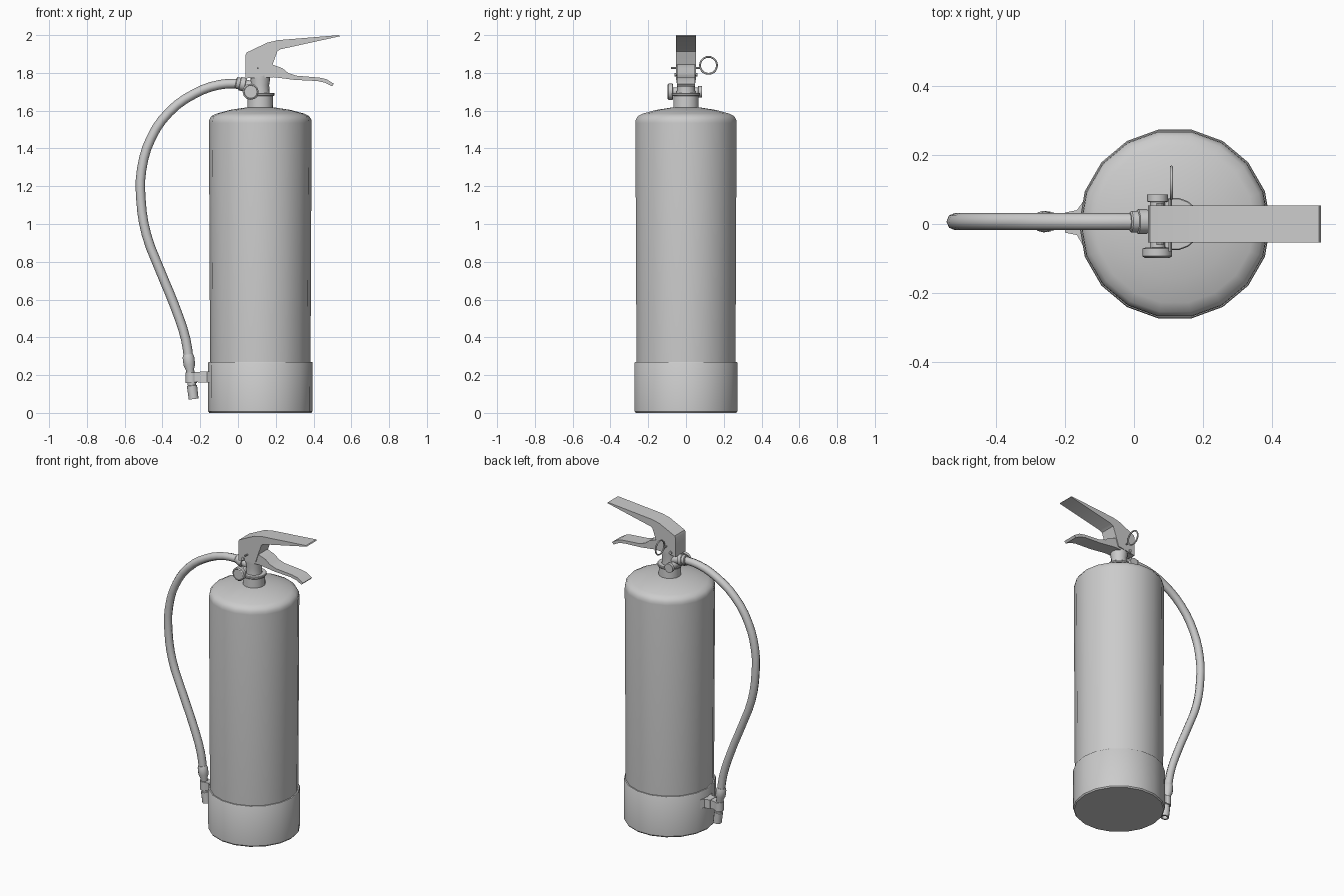
import bpy, bmesh, math
from mathutils import Vector

if "Cube" in bpy.data.objects:
    bpy.data.objects.remove(bpy.data.objects["Cube"])

CX = 0.118  # axis of the cylinder


def finish(name, bm, angle=35):
    bmesh.ops.remove_doubles(bm, verts=bm.verts, dist=1e-5)
    bmesh.ops.recalc_face_normals(bm, faces=bm.faces)
    me = bpy.data.meshes.new(name)
    bm.to_mesh(me)
    bm.free()
    ob = bpy.data.objects.new(name, me)
    bpy.context.collection.objects.link(ob)
    bpy.ops.object.select_all(action='DESELECT')
    ob.select_set(True)
    bpy.context.view_layer.objects.active = ob
    bpy.ops.object.shade_smooth_by_angle(angle=math.radians(angle))
    return ob


def lathe(name, profile, segs, origin, axis=(0, 0, 1)):
    """Revolve (radius, height) points round an axis, with flat caps."""
    bm = bmesh.new()
    q = Vector(axis).to_track_quat('Z', 'Y')
    rings = []
    for r, h in profile:
        rings.append([bm.verts.new(q @ Vector((r * math.cos(a), r * math.sin(a), h)) + Vector(origin))
                      for a in (2 * math.pi * i / segs for i in range(segs))])
    for lo, hi in zip(rings, rings[1:]):
        for i in range(segs):
            j = (i + 1) % segs
            bm.faces.new((lo[i], lo[j], hi[j], hi[i]))
    bm.faces.new(rings[0][::-1])
    bm.faces.new(rings[-1])
    return finish(name, bm)


def extrude(name, outline, y0, y1):
    """Extrude an x-z side outline across y."""
    bm = bmesh.new()
    face = bm.faces.new([bm.verts.new((x, y0, z)) for x, z in outline])
    ext = bmesh.ops.extrude_face_region(bm, geom=[face])
    bmesh.ops.translate(bm, vec=(0, y1 - y0, 0),
                        verts=[v for v in ext['geom'] if isinstance(v, bmesh.types.BMVert)])
    return finish(name, bm, 25)


def tube(name, points, radius, res=3, bev=2):
    """Smooth round tube through the points."""
    cu = bpy.data.curves.new(name, 'CURVE')
    cu.dimensions = '3D'
    cu.bevel_depth, cu.bevel_resolution, cu.resolution_u = radius, bev, res
    cu.use_fill_caps = True
    sp = cu.splines.new('BEZIER')
    sp.bezier_points.add(len(points) - 1)
    for bp, p in zip(sp.bezier_points, points):
        bp.co = p
        bp.handle_left_type = bp.handle_right_type = 'AUTO'
    ob = bpy.data.objects.new(name, cu)
    bpy.context.collection.objects.link(ob)
    bpy.ops.object.select_all(action='DESELECT')
    ob.select_set(True)
    bpy.context.view_layer.objects.active = ob
    bpy.ops.object.convert(target='MESH')
    bpy.ops.object.shade_smooth_by_angle(angle=math.radians(50))


# pressure tank and base boot
lathe("tank", [(0.262, 0.02), (0.266, 0.27), (0.272, 1.535), (0.27, 1.553), (0.258, 1.572),
               (0.23, 1.585), (0.16, 1.604), (0.068, 1.618)], 18, (CX, 0, 0))
lathe("base_boot", [(0.27, 0), (0.276, 0.008), (0.277, 0.265), (0.274, 0.27), (0.266, 0.27)],
      18, (CX, 0, 0))

# neck, collar and valve body
lathe("neck", [(0.068, 1.605), (0.066, 1.68)], 18, (CX, 0, 0))
lathe("collar", [(0.073, 1.678), (0.076, 1.682), (0.076, 1.69), (0.073, 1.694)], 18, (CX, 0, 0))
lathe("valve_body", [(0.05, 1.69), (0.047, 1.735), (0.052, 1.765), (0.052, 1.80)], 16, (CX, 0, 0))

# pressure gauge on its cross stem
lathe("gauge_stem", [(0.022, 0), (0.022, 0.135), (0.03, 0.137), (0.03, 0.157)], 12,
      (0.068, -0.072, 1.70), (0, 1, 0))
lathe("gauge", [(0.034, 0), (0.043, 0.003), (0.043, 0.025), (0.036, 0.03), (0.034, 0.027)], 12,
      (0.067, -0.068, 1.70), (0, -1, 0))

# carrying handle and squeeze lever
extrude("top_handle", [(0.04, 1.77), (0.04, 1.895), (0.046, 1.908), (0.155, 1.96), (0.21, 1.973),
                       (0.535, 2.0), (0.54, 1.994), (0.225, 1.925), (0.208, 1.914),
                       (0.178, 1.83), (0.165, 1.79)], -0.053, 0.053)
extrude("squeeze_lever", [(0.06, 1.772), (0.09, 1.83), (0.18, 1.845), (0.235, 1.825), (0.265, 1.80),
                          (0.31, 1.785), (0.43, 1.775), (0.468, 1.767), (0.508, 1.742),
                          (0.497, 1.729), (0.46, 1.748), (0.42, 1.757), (0.30, 1.763),
                          (0.19, 1.777)], -0.047, 0.047)

# pivot pin, safety pin and pull ring
lathe("pivot_pin", [(0.01, -0.06), (0.01, 0.06)], 10, (0.075, 0, 1.79), (0, 1, 0))
lathe("safety_pin", [(0.005, -0.08), (0.005, 0.075)], 8, (0.105, 0, 1.825), (0, 1, 0))
bpy.ops.mesh.primitive_torus_add(major_radius=0.045, minor_radius=0.005, major_segments=20,
                                 minor_segments=6, location=(0.108, 0.119, 1.84),
                                 rotation=(0, math.pi / 2, 0))
bpy.context.object.name = "pull_ring"
bpy.ops.object.shade_smooth()

# hose with its upper fitting
HY = 0.007
lathe("hose_fitting", [(0.027, 0), (0.031, 0.004), (0.031, 0.022), (0.036, 0.024),
                       (0.036, 0.05), (0.028, 0.052), (0.028, 0.11)], 12,
      (-0.012, HY, 1.748), (1, 0, -0.22))
path = [(0.01, 1.744), (-0.10, 1.737), (-0.23, 1.69), (-0.365, 1.592), (-0.46, 1.455),
        (-0.51, 1.29), (-0.514, 1.13), (-0.485, 0.945), (-0.415, 0.76), (-0.335, 0.565),
        (-0.277, 0.39), (-0.256, 0.24)]
tube("hose", [(x, HY, z) for x, z in path], 0.025)

# discharge nozzle
lathe("nozzle", [(0.026, -0.06), (0.031, -0.045), (0.031, -0.005), (0.022, 0.02), (0.022, 0.105),
                 (0.027, 0.107), (0.026, 0.178), (0.017, 0.178), (0.017, 0.14)], 12,
      (-0.257, HY, 0.25), (0.125, 0, -1))

# clip holding the nozzle to the boot: ring, arm and flared foot
lathe("clip_ring", [(0.03, 0.158), (0.03, 0.215)], 12, (-0.247, HY, 0))
extrude("clip_arm", [(-0.235, 0.163), (-0.235, 0.215), (-0.145, 0.218), (-0.145, 0.16)],
        -0.018, 0.03)
bm = bmesh.new()
plan = [(-0.20, -0.025), (-0.165, -0.032), (-0.14, -0.075), (-0.13, 0), (-0.14, 0.075),
        (-0.165, 0.04), (-0.20, 0.033)]
face = bm.faces.new([bm.verts.new((x, y, 0.16)) for x, y in plan])
ext = bmesh.ops.extrude_face_region(bm, geom=[face])
bmesh.ops.translate(bm, vec=(0, 0, 0.058),
                    verts=[v for v in ext['geom'] if isinstance(v, bmesh.types.BMVert)])
finish("clip_foot", bm)
